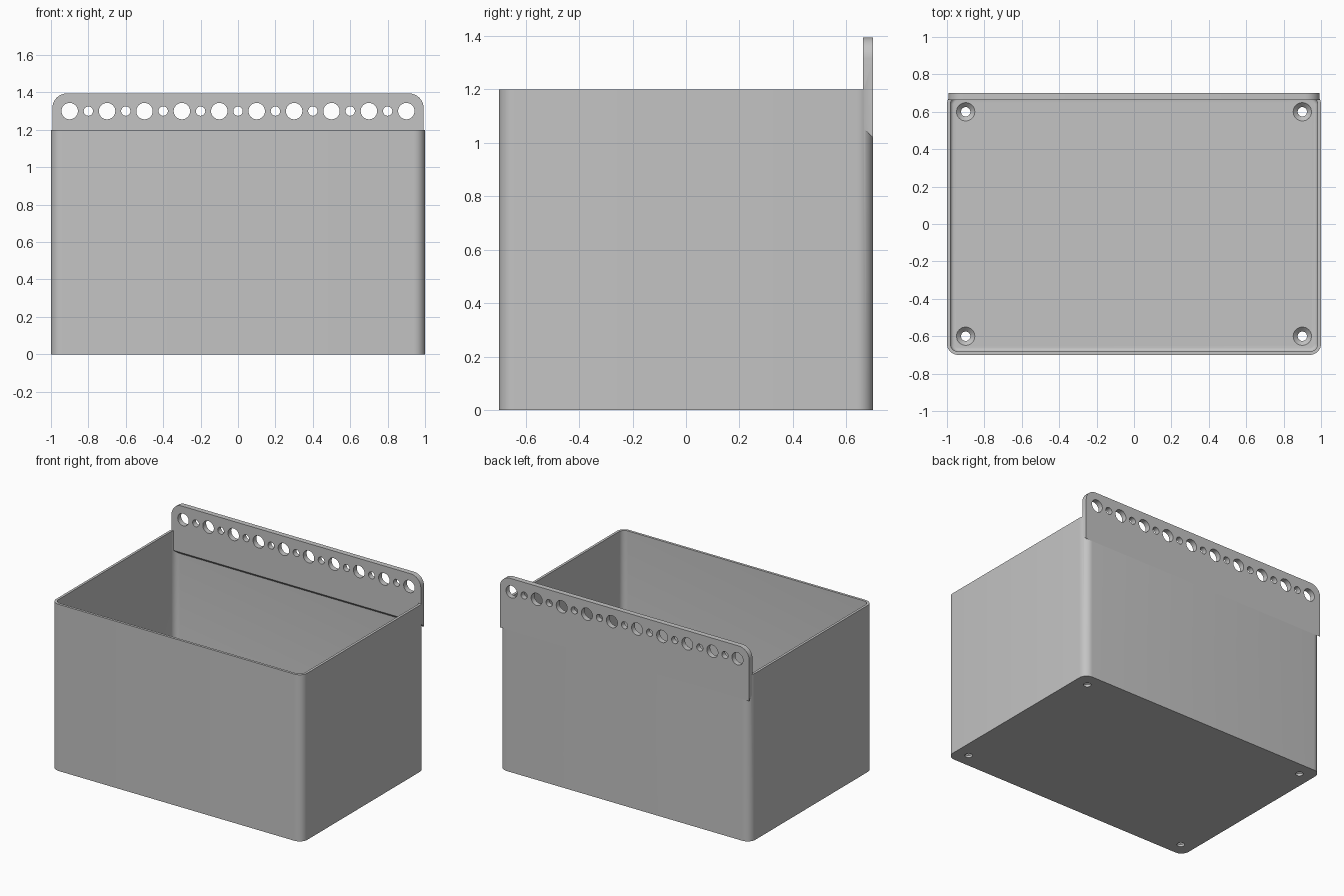
import bpy, bmesh
from math import sin, cos, pi, radians
from mathutils import Matrix

cube = bpy.data.objects.get("Cube")
if cube:
    bpy.data.objects.remove(cube)

HALF_X, HALF_Y, HEIGHT = 1.0, 0.7, 1.2
WALL, FLOOR, RADIUS, FILLET = 0.018, 0.04, 0.06, 0.02

grey = bpy.data.materials.new("light_grey")
grey.use_nodes = True
grey.diffuse_color = (0.55, 0.55, 0.55, 1)
grey.node_tree.nodes["Principled BSDF"].inputs["Base Color"].default_value = grey.diffuse_color


def make_object(name, bm):
    bmesh.ops.recalc_face_normals(bm, faces=bm.faces)
    mesh = bpy.data.meshes.new(name)
    bm.to_mesh(mesh)
    bm.free()
    obj = bpy.data.objects.new(name, mesh)
    bpy.context.collection.objects.link(obj)
    mesh.materials.append(grey)
    return obj


def corner(cx, cy, r, start, steps=8):
    """Quarter-circle points around (cx, cy)."""
    angles = [start + pi / 2 * i / steps for i in range(steps + 1)]
    return [(cx + r * cos(a), cy + r * sin(a)) for a in angles]


def loft(name, rings):
    """Closed solid through rings of equal point count, capped at both ends."""
    bm = bmesh.new()
    loops = [[bm.verts.new(p) for p in ring] for ring in rings]
    for a, b in zip(loops, loops[1:]):
        n = len(a)
        for i in range(n):
            j = (i + 1) % n
            bm.faces.new((a[i], a[j], b[j], b[i]))
    bm.faces.new(loops[0])
    bm.faces.new(loops[-1])
    return make_object(name, bm)


def rounded_ring(inset, z):
    r = max(RADIUS - inset, 0.01)
    x, y = HALF_X - inset - r, HALF_Y - inset - r
    signs = [(1, 1), (-1, 1), (-1, -1), (1, -1)]
    return [(px, py, z) for k, (sx, sy) in enumerate(signs)
            for px, py in corner(sx * x, sy * y, r, k * pi / 2)]


# Open box with a filleted inside floor edge
rings = [rounded_ring(0, 0), rounded_ring(0, HEIGHT), rounded_ring(WALL, HEIGHT)]
for i in range(6):
    a = pi / 2 * i / 5
    rings.append(rounded_ring(WALL + FILLET * (1 - cos(a)), FLOOR + FILLET * (1 - sin(a))))
storage_bin = loft("storage_bin", rings)


# Hanging plate along the back, with a sloped underside
def plate_ring(y, bottom):
    x, top, r = 0.993, 1.395, 0.08
    outline = [(-x, bottom), (x, bottom)]
    outline += corner(x - r, top - r, r, 0) + corner(r - x, top - r, r, pi / 2)
    return [(px, y, pz) for px, pz in outline]


plate = loft("hanging_plate", [plate_ring(0.662, 1.058), plate_ring(HALF_Y, 1.02)])

# Cutters: alternating large and small holes in the plate, countersunk floor holes
bm = bmesh.new()


def add_cone(r1, r2, depth, matrix):
    bmesh.ops.create_cone(bm, cap_ends=True, segments=32, radius1=r1, radius2=r2,
                          depth=depth, matrix=matrix)


for i in range(19):
    r = 0.025 if i % 2 else 0.044
    add_cone(r, r, 0.2, Matrix.Translation((-0.9 + 0.1 * i, 0.68, 1.3)) @ Matrix.Rotation(pi / 2, 4, "X"))
plate_cutter = make_object("plate_hole_cutter", bm)

bm = bmesh.new()
for x in (-0.9, 0.9):
    for y in (-0.6, 0.6):
        add_cone(0.025, 0.025, 0.2, Matrix.Translation((x, y, 0)))
screw_cutter = make_object("screw_hole_cutter", bm)

bm = bmesh.new()
for x in (-0.9, 0.9):
    for y in (-0.6, 0.6):
        add_cone(0.024, 0.054, 0.03, Matrix.Translation((x, y, FLOOR - 0.01)))
sink_cutter = make_object("countersink_cutter", bm)


# Combine into one solid
def combine(target, tool, operation):
    mod = target.modifiers.new(operation.lower(), "BOOLEAN")
    mod.operation, mod.object, mod.solver = operation, tool, "EXACT"
    bpy.context.view_layer.objects.active = target
    bpy.ops.object.modifier_apply(modifier=mod.name)
    bpy.data.objects.remove(tool)


combine(plate, plate_cutter, "DIFFERENCE")
combine(storage_bin, screw_cutter, "DIFFERENCE")
combine(storage_bin, sink_cutter, "DIFFERENCE")
combine(storage_bin, plate, "UNION")

bpy.ops.object.select_all(action="DESELECT")
storage_bin.select_set(True)
bpy.context.view_layer.objects.active = storage_bin
bpy.ops.object.shade_smooth_by_angle(angle=radians(30))
